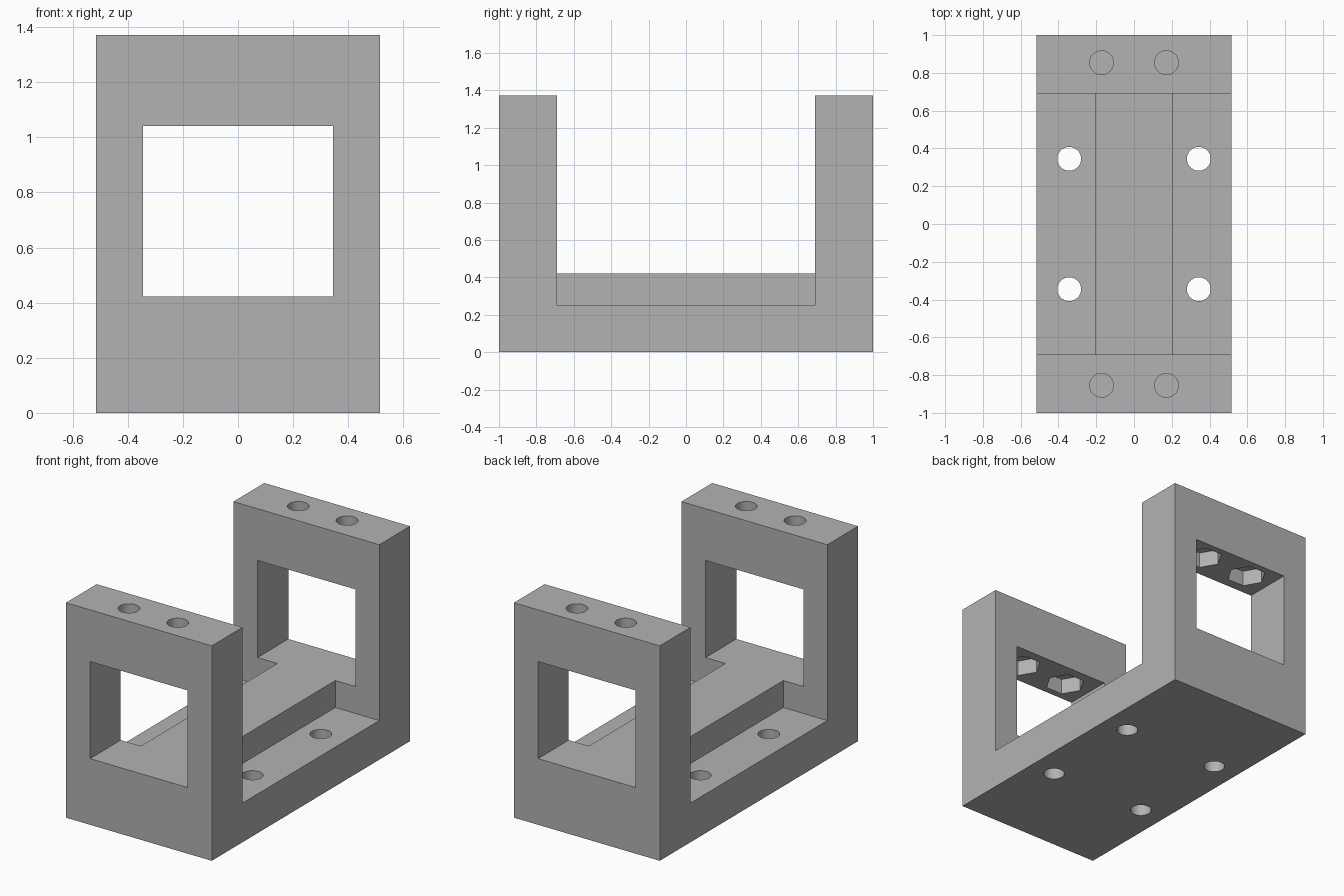
import bpy
import bmesh
from math import radians
from mathutils import Matrix

if "Cube" in bpy.data.objects:
    bpy.data.objects.remove(bpy.data.objects["Cube"], do_unlink=True)

# Main dimensions
HALF_W, HALF_L, HEIGHT = 0.515, 1.0, 1.372
INNER_Y = 0.69
FLOOR, LEDGE = 0.422, 0.25
RIB_X = 0.204
WIN_X, WIN_TOP = 0.345, 1.042
HOLE_R, NUT_R, NUT_DEPTH = 0.063, 0.118, 0.1

grey = bpy.data.materials.new("plain grey")
grey.use_nodes = True
colour = (0.448, 0.448, 0.448, 1)
grey.diffuse_color = colour
grey.node_tree.nodes["Principled BSDF"].inputs["Base Color"].default_value = colour


def make_object(name, bm):
    bmesh.ops.recalc_face_normals(bm, faces=bm.faces)
    mesh = bpy.data.meshes.new(name)
    bm.to_mesh(mesh)
    bm.free()
    mesh.materials.append(grey)
    obj = bpy.data.objects.new(name, mesh)
    bpy.context.collection.objects.link(obj)
    return obj


def box(name, lo, hi):
    bm = bmesh.new()
    centre = [(a + b) / 2 for a, b in zip(lo, hi)]
    size = [b - a for a, b in zip(lo, hi)]
    bmesh.ops.create_cube(bm, size=1, matrix=Matrix.Translation(centre) @ Matrix.Diagonal((*size, 1)))
    return make_object(name, bm)


def prism(name, x, y, z0, z1, radius, sides):
    # Upright prism with its first corner on the x axis
    bm = bmesh.new()
    bmesh.ops.create_circle(bm, cap_ends=True, segments=sides, radius=radius,
                            matrix=Matrix.Translation((x, y, z0)) @ Matrix.Rotation(radians(90), 4, "Z"))
    face = bm.faces[:]
    top = bmesh.ops.extrude_face_region(bm, geom=face)["geom"]
    bmesh.ops.translate(bm, vec=(0, 0, z1 - z0),
                        verts=[v for v in top if isinstance(v, bmesh.types.BMVert)])
    return make_object(name, bm)


def cut(body, cutter):
    cutter.hide_render = True
    mod = body.modifiers.new("cut", "BOOLEAN")
    mod.operation = "DIFFERENCE"
    mod.solver = "EXACT"
    mod.object = cutter
    bpy.context.view_layer.objects.active = body
    bpy.ops.object.modifier_apply(modifier=mod.name)
    bpy.data.objects.remove(cutter, do_unlink=True)


# U-shaped side profile extruded across the width
half = [(HALF_L, 0), (HALF_L, HEIGHT), (INNER_Y, HEIGHT), (INNER_Y, FLOOR)]
profile = half + [(-y, z) for y, z in reversed(half)]
bm = bmesh.new()
side = bm.faces.new([bm.verts.new((-HALF_W, y, z)) for y, z in profile])
ext = bmesh.ops.extrude_face_region(bm, geom=[side])["geom"]
bmesh.ops.translate(bm, vec=(2 * HALF_W, 0, 0),
                    verts=[v for v in ext if isinstance(v, bmesh.types.BMVert)])
bracket = make_object("bracket_body", bm)

# Window through both uprights, flush with the rib
cut(bracket, box("window_cutter", (-WIN_X, -1.2, FLOOR), (WIN_X, 1.2, WIN_TOP)))

for sx in (-1, 1):
    # Lowered ledge beside the central rib
    xs = sorted((sx * RIB_X, sx * 0.7))
    cut(bracket, box("ledge_cutter", (xs[0], -INNER_Y, LEDGE), (xs[1], INNER_Y, 0.6)))
    for sy in (-1, 1):
        # Mounting hole in the base
        cut(bracket, prism("base_hole_cutter", sx * 0.343, sy * 0.345, -0.1, 0.35, HOLE_R, 48))
        # Bolt hole and hexagonal nut pocket in the top beam
        x, y = sx * 0.172, sy * 0.854
        cut(bracket, prism("bolt_hole_cutter", x, y, WIN_TOP - 0.1, HEIGHT + 0.1, HOLE_R, 48))
        nut = prism("nut_pocket_cutter", x, y, WIN_TOP - 0.1, WIN_TOP + NUT_DEPTH, NUT_R, 6)
        cut(bracket, nut)

# Smooth hole walls, crisp edges elsewhere
bpy.ops.object.select_all(action="DESELECT")
bracket.select_set(True)
bpy.context.view_layer.objects.active = bracket
bpy.ops.object.shade_smooth_by_angle(angle=radians(30))
